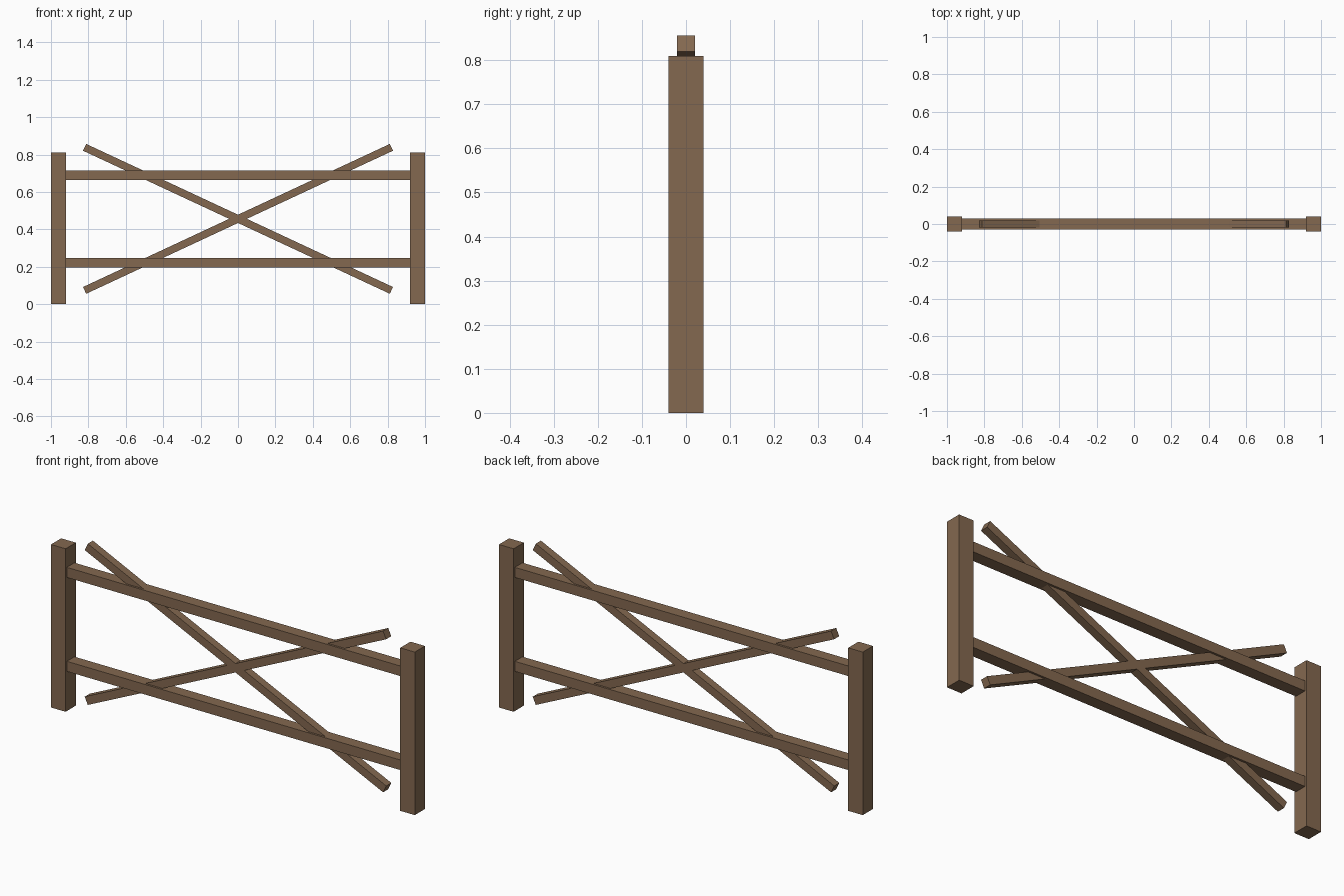
import bpy
import math

if "Cube" in bpy.data.objects:
    bpy.data.objects.remove(bpy.data.objects["Cube"])

wood = bpy.data.materials.new("brown_wood")
wood.diffuse_color = (0.23, 0.14, 0.08, 1)
wood.use_nodes = True
wood.node_tree.nodes["Principled BSDF"].inputs["Base Color"].default_value = wood.diffuse_color


def beam(name, size, location, tilt=0.0):
    """Flat-faced square timber, tilted about the depth axis."""
    bpy.ops.mesh.primitive_cube_add(size=1, location=location)
    ob = bpy.context.object
    ob.name = name
    ob.scale = size
    bpy.ops.object.transform_apply(location=False, rotation=False, scale=True)
    ob.rotation_euler = (0, tilt, 0)
    ob.data.materials.append(wood)
    return ob


# Upright posts at both ends
for side, x in (("left", -0.96), ("right", 0.96)):
    beam(side + "_post", (0.08, 0.08, 0.81), (x, 0, 0.405))

# Horizontal rails, running just into the posts
for level, z in (("lower", 0.222), ("upper", 0.689)):
    beam(level + "_rail", (1.85, 0.06, 0.05), (0, 0, z))

# Crossed diagonal braces
for name, sign in (("rising_brace", -1), ("falling_brace", 1)):
    beam(name, (1.81, 0.04, 0.04), (0, 0, 0.456), sign * math.radians(25))
